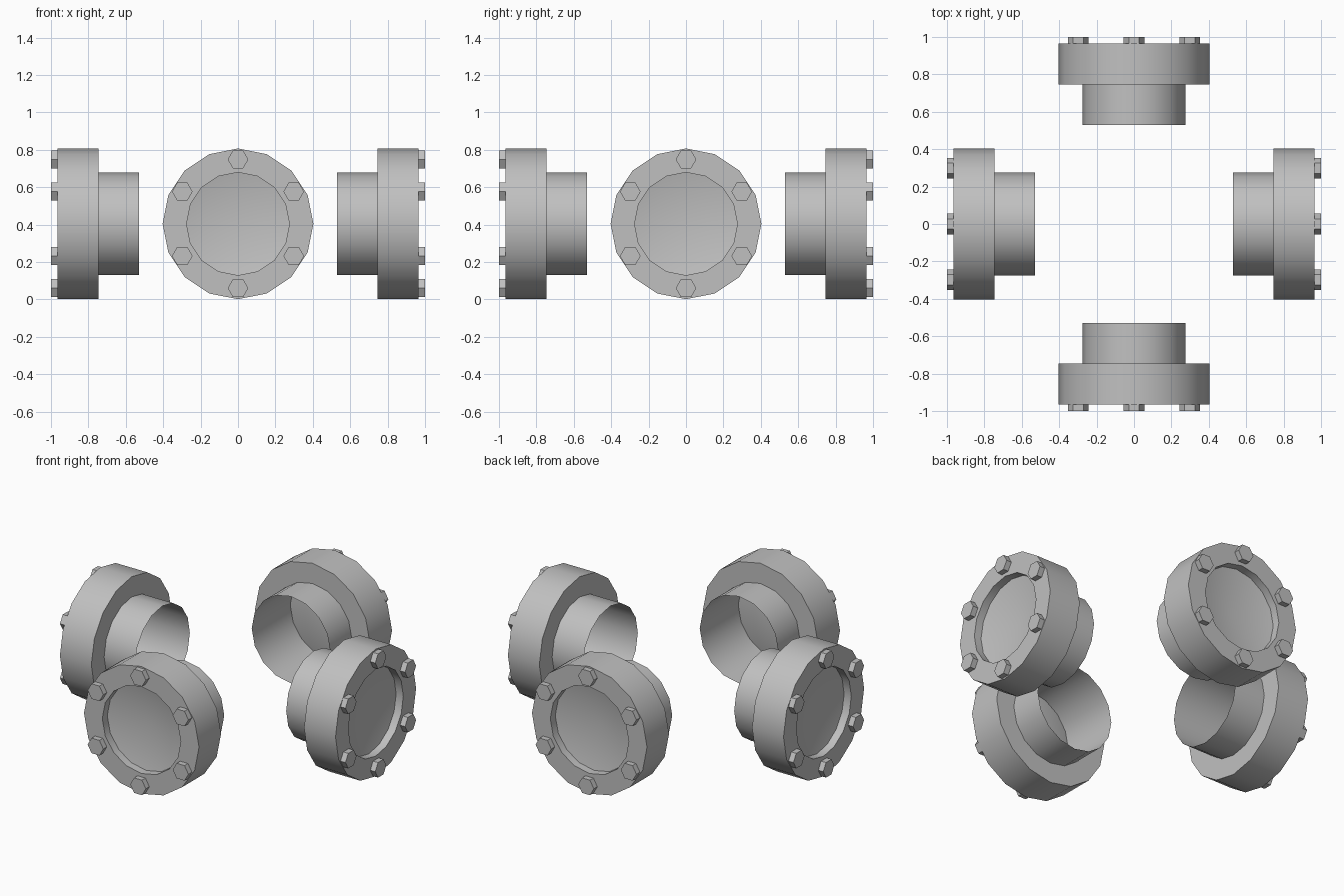
import bpy, bmesh, math
from mathutils import Matrix

if "Cube" in bpy.data.objects:
    bpy.data.objects.remove(bpy.data.objects["Cube"])

CENTRE_Z = 0.404
SIDES = 16

grey = bpy.data.materials.new("mid grey")
grey.diffuse_color = (0.53, 0.53, 0.53, 1)
grey.use_nodes = True
grey.node_tree.nodes["Principled BSDF"].inputs["Base Color"].default_value = grey.diffuse_color


def finish(bm, name, turn, smooth=True):
    """Turn the part to its side of the ring and make an object of it."""
    place = Matrix.Translation((0, 0, CENTRE_Z)) @ Matrix.Rotation(turn, 4, 'Z')
    bmesh.ops.transform(bm, matrix=place, verts=bm.verts)
    mesh = bpy.data.meshes.new(name)
    bm.to_mesh(mesh)
    bm.free()
    mesh.materials.append(grey)
    obj = bpy.data.objects.new(name, mesh)
    bpy.context.collection.objects.link(obj)
    if smooth:
        bpy.ops.object.select_all(action='DESELECT')
        bpy.context.view_layer.objects.active = obj
        obj.select_set(True)
        bpy.ops.object.shade_smooth_by_angle(angle=math.radians(30))


def lathe(name, profile, turn):
    """Sweep (radius, distance outward) points around the -y axis."""
    bm = bmesh.new()
    rings = []
    for r, d in profile:
        if r == 0:
            rings.append([bm.verts.new((0, -d, 0))] * SIDES)
            continue
        angles = [2 * math.pi * i / SIDES for i in range(SIDES)]
        rings.append([bm.verts.new((r * math.sin(a), -d, r * math.cos(a)))
                      for a in angles])
    for a, b in zip(rings, rings[1:]):
        for i in range(SIDES):
            j = (i + 1) % SIDES
            quad = [a[i], a[j], b[j], b[i]]
            bm.faces.new(list(dict.fromkeys(quad)))
    finish(bm, name, turn)


def bolts(name, turn):
    """Six hexagonal bolt heads on the flange face."""
    bm = bmesh.new()
    for k in range(6):
        a = math.radians(60 * k)
        spot = Matrix.Translation((0.344 * math.sin(a), -0.98, 0.344 * math.cos(a)))
        stand = Matrix.Rotation(math.pi / 2, 4, 'X') @ Matrix.Rotation(math.pi / 2, 4, 'Z')
        # bring one hexagon corner onto the sideways axis
        head = bmesh.ops.create_cone(bm, cap_ends=True, segments=6, radius1=0.055,
                                     radius2=0.055, depth=0.04, matrix=spot @ stand)
        vs = head["verts"]
        if max(v.co.x for v in vs) - spot.translation.x < 0.054:
            bmesh.ops.rotate(bm, verts=vs, cent=spot.translation,
                             matrix=Matrix.Rotation(math.pi / 6, 3, 'Y'))
    finish(bm, name, turn, smooth=False)


# four identical capped pipe ends facing outward
for side, label in enumerate(("front", "right", "back", "left")):
    turn = side * math.pi / 2
    # thin open pipe
    lathe(label + "_pipe", [(0.275, 0.53), (0.275, 0.965)], turn)
    # wide flange around the outer end
    lathe(label + "_flange", [(0.275, 0.745), (0.403, 0.745),
                              (0.403, 0.965), (0.275, 0.965)], turn)
    # shallow dished cap set into the pipe
    lathe(label + "_cap", [(0.275, 0.915), (0, 0.86)], turn)
    bolts(label + "_bolts", turn)
